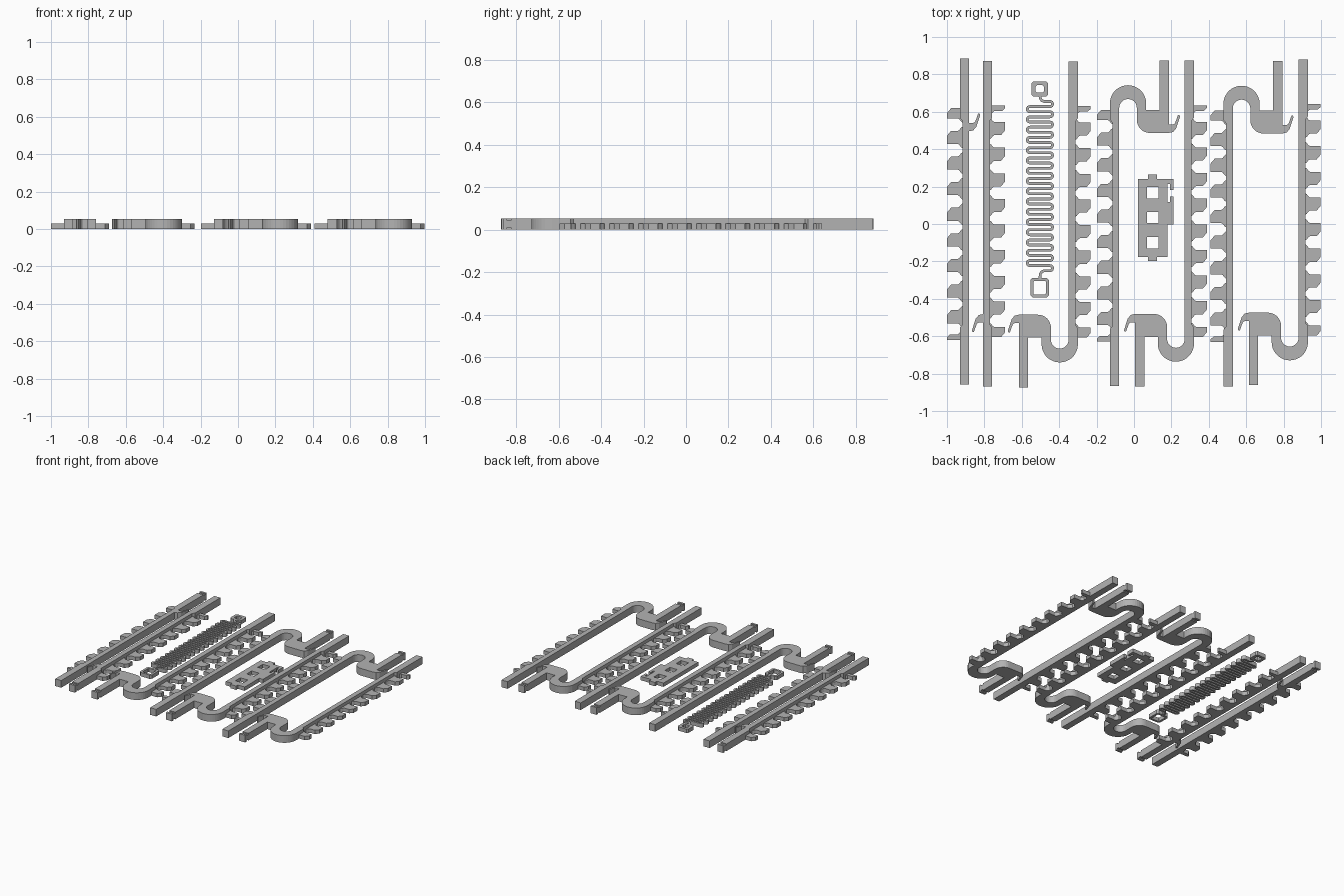
import bpy, bmesh, math
from mathutils import Vector
from mathutils.geometry import tessellate_polygon

if "Cube" in bpy.data.objects:
    bpy.data.objects.remove(bpy.data.objects["Cube"])

BAR_H, THIN_H = 0.054, 0.029

grey = bpy.data.materials.new("plain grey")
grey.diffuse_color = (0.45, 0.45, 0.45, 1)
grey.use_nodes = True
grey.node_tree.nodes["Principled BSDF"].inputs["Base Color"].default_value = grey.diffuse_color


def arc(cx, cy, r, a0, a1, n=14):
    return [(cx + r * math.cos(math.radians(a0 + (a1 - a0) * i / n)),
             cy + r * math.sin(math.radians(a0 + (a1 - a0) * i / n))) for i in range(n + 1)]


def rect(x0, x1, y0, y1):
    return [(x0, y0), (x1, y0), (x1, y1), (x0, y1)]


def shift(pts, dx, dy=0):
    return [(x + dx, y + dy) for x, y in pts]


def plates(name, shapes, place=(0, 0, False)):
    """Extrude flat shapes; each is (list of loops, z0, z1), first loop outer, others holes."""
    bx, by, turned = place
    bm = bmesh.new()
    for loops, z0, z1 in shapes:
        flat = [p for loop in loops for p in loop]
        low = [bm.verts.new((x, y, z0)) for x, y in flat]
        top = [bm.verts.new((x, y, z1)) for x, y in flat]
        for tri in tessellate_polygon([[Vector((x, y, 0)) for x, y in l] for l in loops]):
            if len(set(tri)) == 3:
                bm.faces.new([top[i] for i in tri])
                bm.faces.new([low[i] for i in reversed(tri)])
        start = 0
        for loop in loops:
            n = len(loop)
            for i in range(n):
                a, b = start + i, start + (i + 1) % n
                bm.faces.new((low[a], low[b], top[b], top[a]))
            start += n
    bmesh.ops.recalc_face_normals(bm, faces=bm.faces)
    mesh = bpy.data.meshes.new(name)
    bm.to_mesh(mesh)
    bm.free()
    mesh.materials.append(grey)
    ob = bpy.data.objects.new(name, mesh)
    ob.location = (bx, by, 0)
    ob.rotation_euler.z = math.pi if turned else 0
    bpy.context.collection.objects.link(ob)
    return ob


# Shared outlines of one rail, with the bar centred on x = 0
W = 0.025
NECK, HEAD, END = 0.832, 0.855, 0.872
bar_left = [(-W, -0.87), (-W, -0.565), (-0.012, -0.55), (-0.012, 0.54), (-W, 0.555)]
clip = [(0.291, 0.529), (0.313, 0.529), (0.323, 0.535), (0.339, 0.579), (0.346, 0.579),
        (0.350, 0.572), (0.337, 0.532), (0.329, 0.508), (0.313, 0.489), (0.291, 0.484)]


def arm_tip(x):
    """Grooved end of an arm centred on x."""
    return [([rect(x - W, x + W, NECK, HEAD)], 0.008, BAR_H - 0.008),
            ([rect(x - W, x + W, HEAD, END)], 0, BAR_H)]


def hooked_bar():
    outline = (bar_left + arc(0.072, 0.642, 0.097, 180, 0, 18)
               + [(0.169, 0.607), (0.241, 0.607), (0.241, NECK), (0.291, NECK)]
               + clip + arc(0.189, 0.554, 0.07, 270, 180, 8)
               + arc(0.072, 0.618, 0.047, 0, 180, 14) + [(W, -0.87)])
    return [([outline], 0, BAR_H)] + arm_tip(0.266)


def straight_bar():
    outline = bar_left + [(-W, NECK), (W, NECK)] + shift(clip, -0.266) + [(W, -0.87)]
    return [([outline], 0, BAR_H)] + arm_tip(0)


def teeth():
    """Row of low teeth with filleted roots and one chamfered corner."""
    shapes = []
    for k in range(-1, 9):
        y0 = max(-0.543 + 0.137 * k, -0.631)
        y1 = min(-0.473 + 0.137 * k, 0.607)
        lower = [(0, y0), (-0.093, y0)]
        upper = [(-0.093, y1 - 0.025), (-0.072, y1), (0, y1)]
        if k >= 0:
            lower = [(0, y0 - 0.022), (-0.012, y0 - 0.022), (-0.019, y0 - 0.017),
                     (-0.028, y0 - 0.005), (-0.036, y0), (-0.093, y0)]
        else:
            y1 = -0.602
            upper = [(-0.093, y1 - 0.014), (-0.078, y1), (-0.036, y1), (-0.012, y1 + 0.022), (0, y1 + 0.022)]
        if 0 <= k < 8:
            upper = upper[:2] + [(-0.036, y1), (-0.028, y1 + 0.005), (-0.019, y1 + 0.017),
                                 (-0.012, y1 + 0.022), (0, y1 + 0.022)]
        shapes.append(([lower + upper], 0, THIN_H))
    return shapes


# Rails: x, y, half-turned, hooked
rails = [(-0.906, 0.012, False, False), (-0.783, 0.002, True, False),
         (-0.325, -0.001, True, True), (-0.104, 0.003, False, True),
         (0.296, 0.003, True, True), (0.503, 0.0, False, True), (0.905, 0.01, True, True)]
for x, y, turned, hooked in rails:
    plates("hooked_rail" if hooked else "straight_rail",
           hooked_bar() if hooked else straight_bar(), (x, y, turned))
    plates("rail_teeth", teeth(), (x, y, turned))

# Flat zigzag spring
CX, ROWS, TOP = -0.503, 34, 0.655
pitch = 0.905 / (ROWS - 1)
r = pitch / 2
reach = 0.075 - 0.0075 - r
path = [(CX, 0.69), (CX + 0.002, 0.672), (CX + 0.01, 0.66), (CX + 0.023, TOP)]
for i in range(ROWS - 1):
    yc = TOP - i * pitch - r
    if i % 2 == 0:
        path += arc(CX + reach, yc, r, 90, -90, 8)
    else:
        path += arc(CX - reach, yc, r, 90, 270, 8)
yb = TOP - (ROWS - 1) * pitch
path += [(CX + 0.023, yb), (CX + 0.01, yb - 0.005), (CX + 0.002, yb - 0.017), (CX, yb - 0.042)]
left, right = [], []
for i, p in enumerate(path):
    a, b = path[max(i - 1, 0)], path[min(i + 1, len(path) - 1)]
    d = Vector((b[0] - a[0], b[1] - a[1])).normalized() * 0.0075
    left.append((p[0] - d.y, p[1] + d.x))
    right.append((p[0] + d.y, p[1] - d.x))
strips = [([[left[i], left[i + 1], right[i + 1], right[i]]], 0, THIN_H) for i in range(len(path) - 1)]
spring = plates("zigzag_spring", strips)
bm = bmesh.new()  # weld the strip and drop its inner walls
bm.from_mesh(spring.data)
bmesh.ops.remove_doubles(bm, verts=bm.verts, dist=1e-5)
inner = [f for f in bm.faces if all(len(e.link_faces) > 2 for e in f.edges)
         and abs(f.normal.z) < 0.5]
bmesh.ops.delete(bm, geom=inner, context='FACES')
bmesh.ops.recalc_face_normals(bm, faces=bm.faces)
bm.to_mesh(spring.data)
bm.free()


def cut_rect(x0, x1, y0, y1, c):
    """Rectangle with cut corners."""
    return [(x0 + c, y0), (x1 - c, y0), (x1, y0 + c), (x1, y1 - c),
            (x1 - c, y1), (x0 + c, y1), (x0, y1 - c), (x0, y0 + c)]


# Square eyelets at both ends of the spring
plates("spring_top_eyelet", [([cut_rect(-0.548, -0.459, 0.682, 0.762, 0.01),
                               cut_rect(-0.526, -0.481, 0.702, 0.742, 0.008)], 0, THIN_H)])
plates("spring_bottom_eyelet", [([cut_rect(-0.554, -0.454, -0.392, -0.288, 0.012),
                                  cut_rect(-0.537, -0.471, -0.376, -0.305, 0.004)], 0, THIN_H)])

# Catch plate with three windows, end tabs and a side latch
outline = [(0.021, -0.177), (0.075, -0.177), (0.075, -0.198), (0.123, -0.198), (0.123, -0.177),
           (0.18, -0.177), (0.18, -0.003), (0.212, -0.003), (0.212, 0.148), (0.192, 0.148),
           (0.192, 0.118), (0.18, 0.118), (0.18, 0.215), (0.193, 0.215), (0.193, 0.183),
           (0.212, 0.183), (0.212, 0.24), (0.123, 0.24), (0.123, 0.265), (0.075, 0.265),
           (0.075, 0.24), (0.021, 0.24)]
windows = [rect(0.069, 0.132, y, y + 0.06) for y in (-0.13, 0.005, 0.137)]
plates("catch_plate", [([outline] + windows, 0, THIN_H)])
